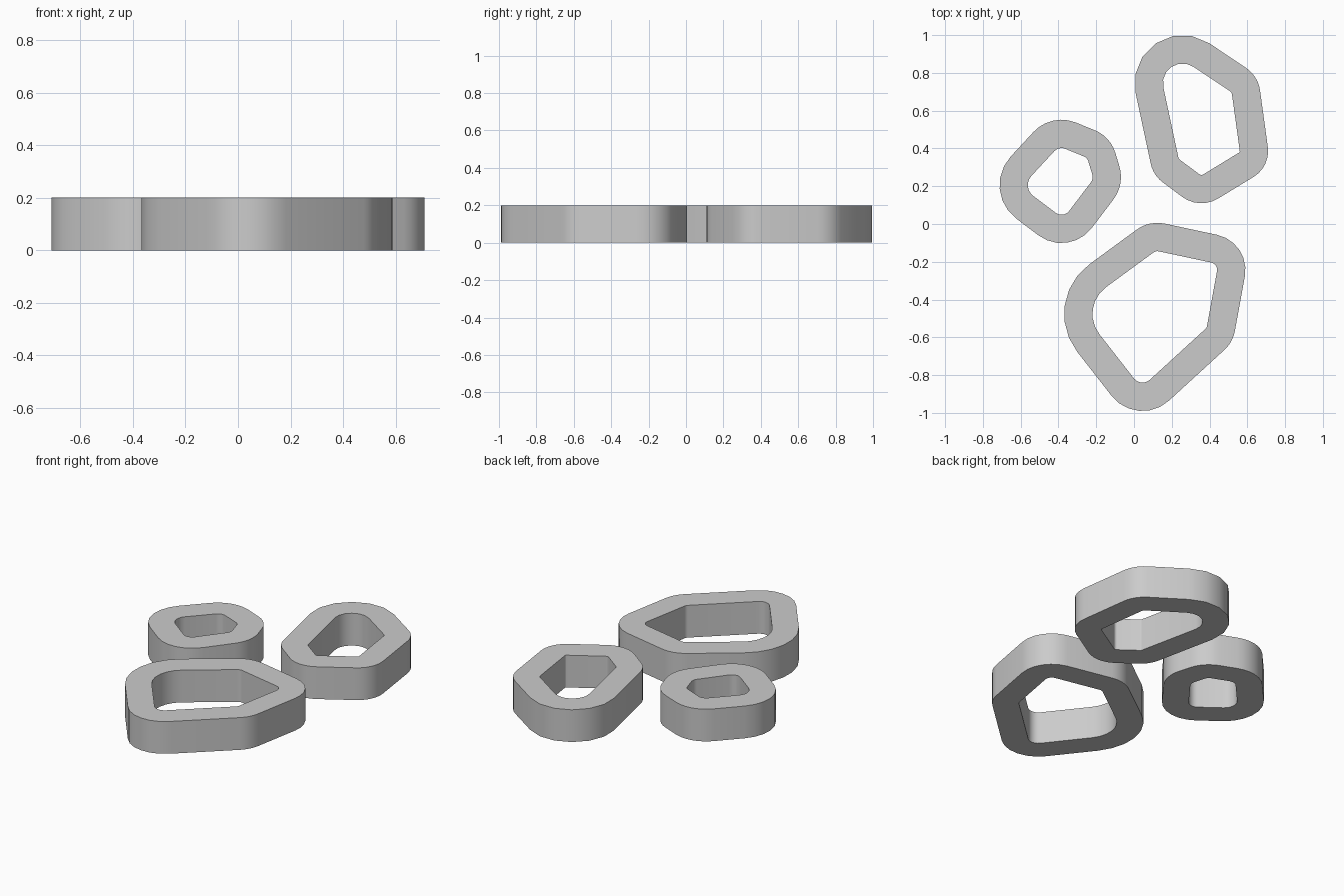
import bpy, math
from mathutils import Vector

if "Cube" in bpy.data.objects:
    bpy.data.objects.remove(bpy.data.objects["Cube"])

WALL = 0.15     # wall thickness
HEIGHT = 0.2
STEPS = 6       # segments per rounded corner


def rounded_outline(corners, grow):
    """Taut loop around corner circles (x, y, radius), listed counter-clockwise."""
    n = len(corners)
    normals = []
    for i in range(n):
        x1, y1, r1 = corners[i]
        x2, y2, r2 = corners[(i + 1) % n]
        d = Vector((x2 - x1, y2 - y1))
        s = (r1 - r2) / d.length
        d.normalize()
        normal = d * s + Vector((d.y, -d.x)) * math.sqrt(1 - s * s)
        normals.append(math.atan2(normal.y, normal.x))
    points = []
    for i, (x, y, r) in enumerate(corners):
        start = normals[i - 1]
        sweep = (normals[i] - start) % math.tau
        for k in range(STEPS + 1):
            a = start + sweep * k / STEPS
            points.append((x + (r + grow) * math.cos(a), y + (r + grow) * math.sin(a)))
    return points


def make_ring(name, corners):
    inner = rounded_outline(corners, 0)
    outer = rounded_outline(corners, WALL)
    n = len(inner)
    # four loops: outer bottom, outer top, inner top, inner bottom
    loops = [(outer, 0), (outer, HEIGHT), (inner, HEIGHT), (inner, 0)]
    verts = [(x, y, z) for pts, z in loops for x, y in pts]
    faces = []
    for a in range(4):
        b = (a + 1) % 4
        for i in range(n):
            j = (i + 1) % n
            faces.append((a * n + i, a * n + j, b * n + j, b * n + i))
    mesh = bpy.data.meshes.new(name)
    mesh.from_pydata(verts, [], faces)
    obj = bpy.data.objects.new(name, mesh)
    bpy.context.collection.objects.link(obj)
    bpy.ops.object.select_all(action='DESELECT')
    obj.select_set(True)
    bpy.context.view_layer.objects.active = obj
    bpy.ops.object.shade_smooth_by_angle(angle=math.radians(35))


# Inner corner circles of each ring: x, y, radius
make_ring("tall_ring", [
    (0.257, 0.746, 0.104), (0.251, 0.354, 0.016), (0.357, 0.28, 0.02),
    (0.550, 0.386, 0.010), (0.495, 0.683, 0.024)])
make_ring("small_ring", [
    (-0.384, 0.35, 0.052), (-0.49, 0.206, 0.072), (-0.384, 0.10, 0.051),
    (-0.267, 0.249, 0.048), (-0.278, 0.323, 0.037)])
make_ring("large_ring", [
    (0.124, -0.18, 0.036), (-0.045, -0.476, 0.175), (0.045, -0.783, 0.057),
    (0.357, -0.534, 0.030), (0.40, -0.243, 0.040)])
